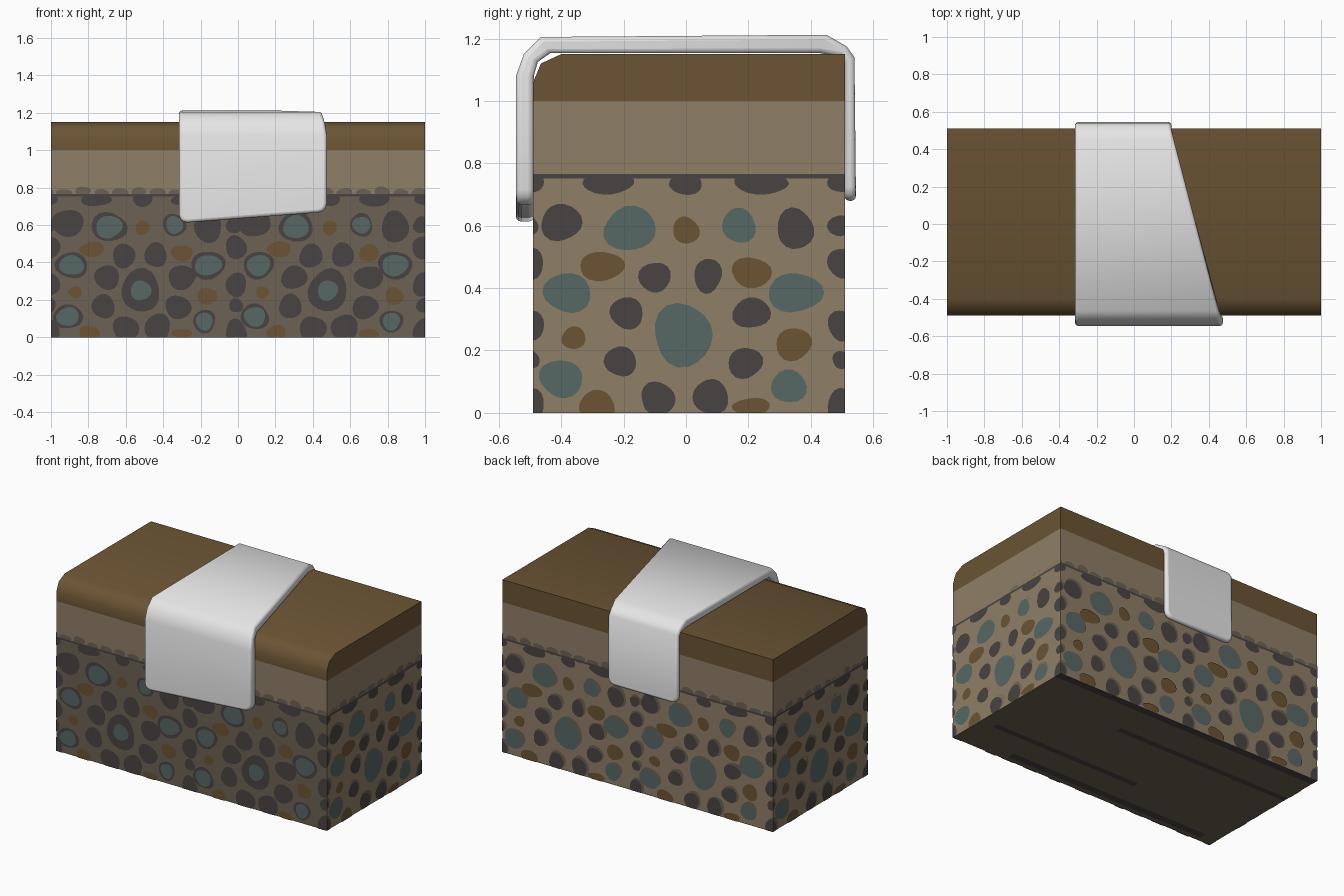
import bpy, bmesh, math, random
from mathutils import Vector

if "Cube" in bpy.data.objects:
    bpy.data.objects.remove(bpy.data.objects["Cube"])

random.seed(4)


def srgb(r, g, b):
    return tuple(((c / 255 + 0.055) / 1.055) ** 2.4 for c in (r, g, b)) + (1,)


def mat(name, *rgb):
    m = bpy.data.materials.new(name)
    m.diffuse_color = srgb(*rgb)
    m.use_nodes = True
    m.node_tree.nodes["Principled BSDF"].inputs["Base Color"].default_value = m.diffuse_color
    return m


SOIL = mat("brown soil", 107, 84, 52)
SAND = mat("tan sand", 143, 126, 103)
GRAVEL = mat("grey brown gravel", 108, 98, 84)
DARK = mat("dark stone", 73, 67, 67)
TEAL = mat("teal stone", 86, 103, 101)
WHITE = mat("white snow", 230, 230, 230)


def make(name, bm, *mats):
    me = bpy.data.meshes.new(name)
    bm.to_mesh(me)
    bm.free()
    ob = bpy.data.objects.new(name, me)
    bpy.context.collection.objects.link(ob)
    for m in mats:
        me.materials.append(m)
    return ob


def smooth(ob, deg):
    bpy.ops.object.select_all(action='DESELECT')
    ob.select_set(True)
    bpy.context.view_layer.objects.active = ob
    bpy.ops.object.shade_smooth_by_angle(angle=math.radians(deg))


def prism(name, profile, *mats):
    """Extrude a (y, z) profile along x from -1 to 1."""
    bm = bmesh.new()
    f = bm.faces.new([bm.verts.new((-1, y, z)) for y, z in profile])
    ext = bmesh.ops.extrude_face_region(bm, geom=[f])["geom"]
    bmesh.ops.translate(bm, vec=(2, 0, 0), verts=[v for v in ext if isinstance(v, bmesh.types.BMVert)])
    bmesh.ops.recalc_face_normals(bm, faces=bm.faces)
    return make(name, bm, *mats)


# Ground layers
Y0, Y1 = -0.49, 0.51
gravel = prism("gravel_layer", [(Y0, 0), (Y1, 0), (Y1, .76), (Y0, .76)], SAND, GRAVEL)
for p in gravel.data.polygons:  # front and underside are darker
    p.material_index = 1 if p.normal.y < -.5 or p.normal.z < -.5 else 0
prism("sand_layer", [(Y0, .76), (Y1, .76), (Y1, 1), (Y0, 1)], SAND)
soil = prism("soil_layer", [(Y0, 1), (Y1, 1), (Y1, 1.15), (-.40, 1.15), (-.465, 1.12), (Y0, 1.06)], SOIL)
smooth(soil, 50)

# Pebble pattern of one tile: u, z, half width, half height
dark = [(-.41, .61, .065, .06), (.34, .59, .06, .065), (-.11, .435, .05, .05), (.06, .44, .045, .055),
        (-.20, .32, .055, .05), (.20, .32, .06, .05), (-.22, .165, .05, .05), (.18, .16, .055, .05),
        (-.10, .045, .055, .055), (.07, .05, .055, .06), (.49, .48, .045, .05), (.48, .6, .035, .035),
        (.49, .28, .045, .05), (.49, .17, .03, .03), (.49, .02, .045, .06), (-.26, .735, .08, .035),
        (-.01, .735, .055, .035), (.23, .735, .085, .035), (.49, .74, .045, .035)]
teal = [(-.19, .59, .085, .07), (.16, .60, .055, .055), (-.39, .385, .075, .065), (.34, .385, .085, .065),
        (-.02, .25, .095, .1), (-.41, .11, .07, .06), (.32, .085, .055, .055)]
brown = [(-.01, .585, .043, .043), (-.28, .47, .075, .045), (.20, .45, .063, .05), (-.37, .24, .04, .035),
         (.335, .22, .058, .052), (-.295, .02, .06, .05), (.20, .02, .06, .028)]
bumps = [(-.43 + i * .1, .772 + .008 * (i % 3 == 1), .042, .02 + .006 * (i % 2)) for i in range(10)]


def pebbles(name, to_world, half, front):
    """Thin painted pebbles on one wall; to_world maps (u, z, depth) to a point."""
    bm = bmesh.new()

    def blob(u, z, rx, rz, depth, idx, top=.765):
        if abs(u) - rx > half:
            return
        a0, a1 = random.uniform(0, 6), random.uniform(0, 6)
        pts = []
        for i in range(18):
            t = i * math.tau / 18
            r = 1 + .05 * math.sin(2 * t + a0) + .05 * math.sin(3 * t + a1)
            x = min(max(u + rx * r * math.cos(t), -half), half)
            y = min(max(z + rz * r * math.sin(t), 0), top)
            pts.append(bm.verts.new(to_world(x, y, depth)))
        bm.faces.new(pts).material_index = idx

    for k in range(int(2 * half) + 1):
        c = k - half - .5
        for u, z, rx, rz in dark:
            s = 1.27 if front and z < .7 else 1.0
            if not front and z < .7:
                blob(c + u + .012, z + .012, rx * 1.07, rz * 1.07, .002, 0)
            blob(c + u, z, rx * s, rz * s, .004, 1)
        for u, z, rx, rz in teal:
            if front:
                g = .56 if rx > .09 else .85
                blob(c + u, z, rx * 1.12, rz * 1.12, .004, 1)
                blob(c + u, z, rx * g, rz * g, .006, 2)
            else:
                blob(c + u + .008, z + .012, rx * 1.04, rz * 1.05, .002, 0)
                blob(c + u, z, rx, rz, .006, 2)
        for u, z, rx, rz in brown:
            s = .9 if front else 1
            blob(c + u, z, rx * s, rz * s, .006, 3)
        for u, z, rx, rz in bumps:
            blob(c + u, z, rx, rz, .002, 0, top=.82)
    # thin dark seam where gravel meets sand
    bm.faces.new([bm.verts.new(to_world(u, z, .003)) for u, z in
                  ((-half, .752), (half, .752), (half, .765), (-half, .765))]).material_index = 1
    make(name, bm, GRAVEL, DARK, TEAL, SOIL)


pebbles("front_pebbles", lambda u, z, d: (u, Y0 - d, z), 1, True)
pebbles("back_pebbles", lambda u, z, d: (-u, Y1 + d, z), 1, False)
pebbles("right_pebbles", lambda u, z, d: (1 + d - .002, u + .01, z), .5, False)
pebbles("left_pebbles", lambda u, z, d: (-1 - d + .002, .01 - u, z), .5, False)

# Dark streaks along the underside
bm = bmesh.new()
for x0, x1, y, w in ((-1, 1, .485, .025), (-1, .3, .22, .02), (-.2, .9, -.22, .02), (-.9, .6, -.43, .025)):
    bm.faces.new([bm.verts.new(p) for p in ((x0, y - w, -.001), (x0, y + w, -.001),
                                            (x1, y + w, -.001), (x1, y - w, -.001))])
make("underside_streaks", bm, DARK)

# Snow blanket draped over the block: outer (y, z), inner (y, z), right edge x
stations = [((-.545, .61), (-.488, .61), .475), ((-.545, 1.08), (-.488, 1.08), .475),
            ((-.52, 1.15), (-.475, 1.125), .465), ((-.465, 1.205), (-.435, 1.153), .45),
            ((.45, 1.212), (.43, 1.153), .215), ((.515, 1.175), (.49, 1.143), .20),
            ((.54, 1.14), (.508, 1.12), .20), ((.545, .68), (.508, .68), .20)]
bm = bmesh.new()
rings = []
for i, (o, n, xr) in enumerate(stations):
    dz = .06 if i == 0 else 0  # slanted front hem
    rings.append([bm.verts.new(p) for p in ((-.315, o[0], o[1]), (xr, o[0], o[1] + dz),
                                            (xr, n[0], n[1] + dz), (-.315, n[0], n[1]))])
for a, b in zip(rings, rings[1:]):
    for j in range(4):
        k = (j + 1) % 4
        bm.faces.new((a[j], a[k], b[k], b[j]))
bm.faces.new(rings[0])
bm.faces.new(rings[-1])
bmesh.ops.recalc_face_normals(bm, faces=bm.faces)
# round the two hem corners, then all long edges
bm.edges.ensure_lookup_table()
hem = [e for r in (rings[0], rings[-1]) for e in (bm.edges.get((r[0], r[3])), bm.edges.get((r[1], r[2])))]
bmesh.ops.bevel(bm, geom=hem, offset=.045, segments=3, profile=.5, affect='EDGES')
snow = make("snow_blanket", bm, WHITE)
bev = snow.modifiers.new("soft_edges", 'BEVEL')
bev.width = .02
bev.segments = 3
bev.limit_method = 'ANGLE'
bev.angle_limit = math.radians(50)
smooth(snow, 60)
